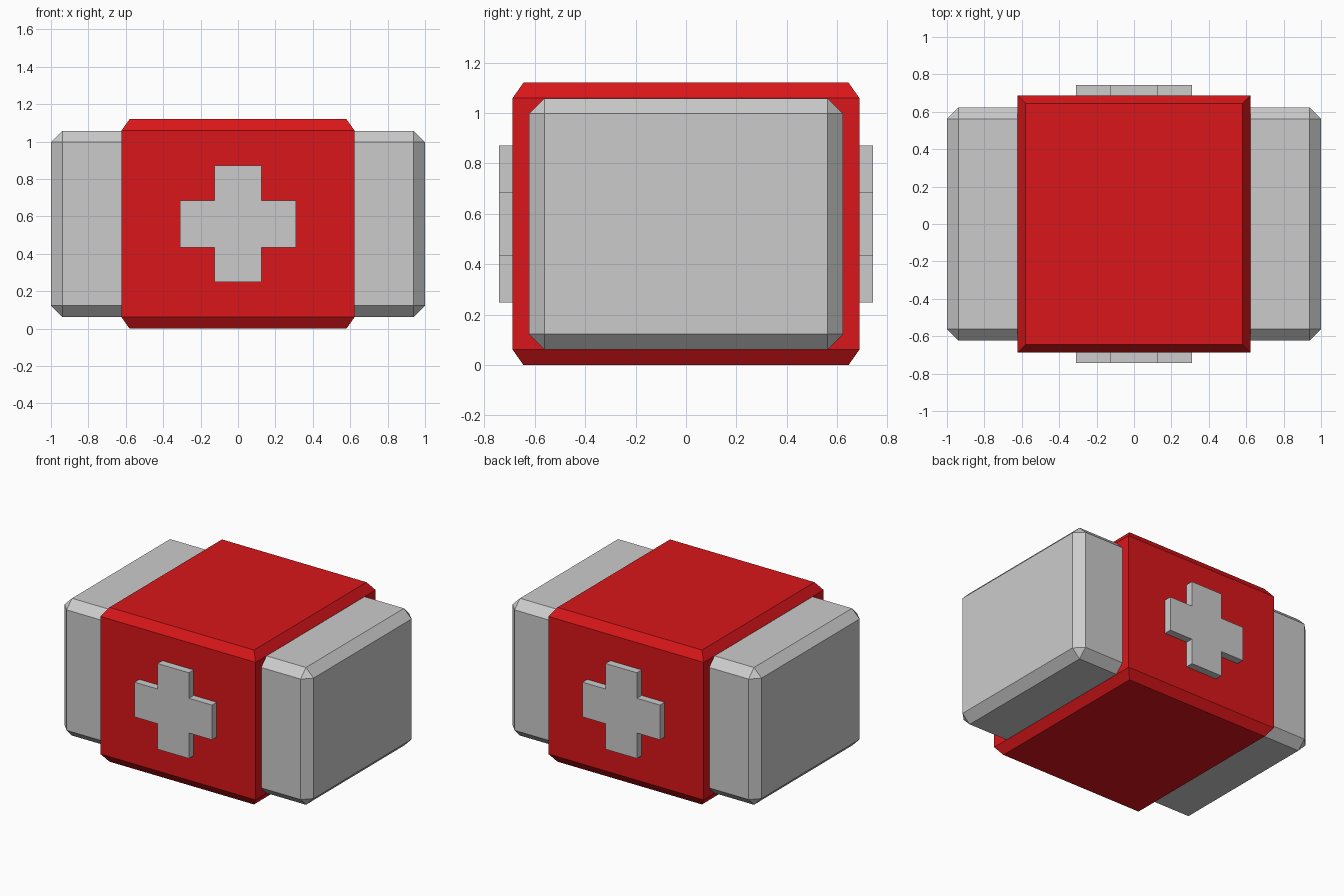
import bpy, bmesh
from mathutils import Vector

if "Cube" in bpy.data.objects:
    bpy.data.objects.remove(bpy.data.objects["Cube"])

MID = 0.56      # height of the centre
CUT = 0.061     # chamfer size


def add_object(name, bm, color=None):
    bmesh.ops.recalc_face_normals(bm, faces=bm.faces)
    mesh = bpy.data.meshes.new(name)
    bm.to_mesh(mesh)
    bm.free()
    obj = bpy.data.objects.new(name, mesh)
    bpy.context.collection.objects.link(obj)
    if color:
        mat = bpy.data.materials.new(name + "_color")
        mat.diffuse_color = color
        mat.use_nodes = True
        mat.node_tree.nodes["Principled BSDF"].inputs["Base Color"].default_value = mat.diffuse_color
        mesh.materials.append(mat)
    return obj


def box(size):
    bm = bmesh.new()
    bmesh.ops.create_cube(bm, size=1)
    bmesh.ops.scale(bm, vec=size, verts=bm.verts)
    bmesh.ops.translate(bm, vec=(0, 0, MID), verts=bm.verts)
    return bm


# Grey case body, chamfered on every edge
bm = box((2.0, 1.246, 0.996))
bmesh.ops.bevel(bm, geom=bm.edges[:], offset=CUT, segments=1,
                affect='EDGES', profile=0.5)
add_object("case_body", bm)

# Red centre band: top and bottom rims slope inward, vertical edges stay sharp
bm = box((1.246, 1.376, 1.12))
caps = [f for f in bm.faces if abs(f.normal.z) > 0.9]
for cap in caps:
    side = cap.normal.z
    bmesh.ops.inset_individual(bm, faces=[cap], thickness=CUT, depth=0)
    inner = set(cap.verts)
    for v in bm.verts:
        if v not in inner and (v.co.z - MID) * side > 0:
            v.co.z -= side * CUT
add_object("red_band", bm, (0.7, 0.008, 0.01, 1))

# Raised cross on the front, mirrored to the back
A, B = 0.126, 0.311     # half arm width, half span
quarter = [(A, B), (A, A), (B, A)]
outline = []
for i in range(4):
    outline += quarter
    quarter = [(z, -x) for x, z in quarter]
bm = bmesh.new()
face = bm.faces.new([bm.verts.new((x, -0.7425, z + MID)) for x, z in outline])
new = bmesh.ops.extrude_face_region(bm, geom=[face], use_keep_orig=True)["geom"]
bmesh.ops.translate(bm, vec=Vector((0, 0.08, 0)),
                    verts=[g for g in new if isinstance(g, bmesh.types.BMVert)])
cross = add_object("cross", bm)
mirror = cross.modifiers.new("front_and_back", 'MIRROR')
mirror.use_axis = (False, True, False)
